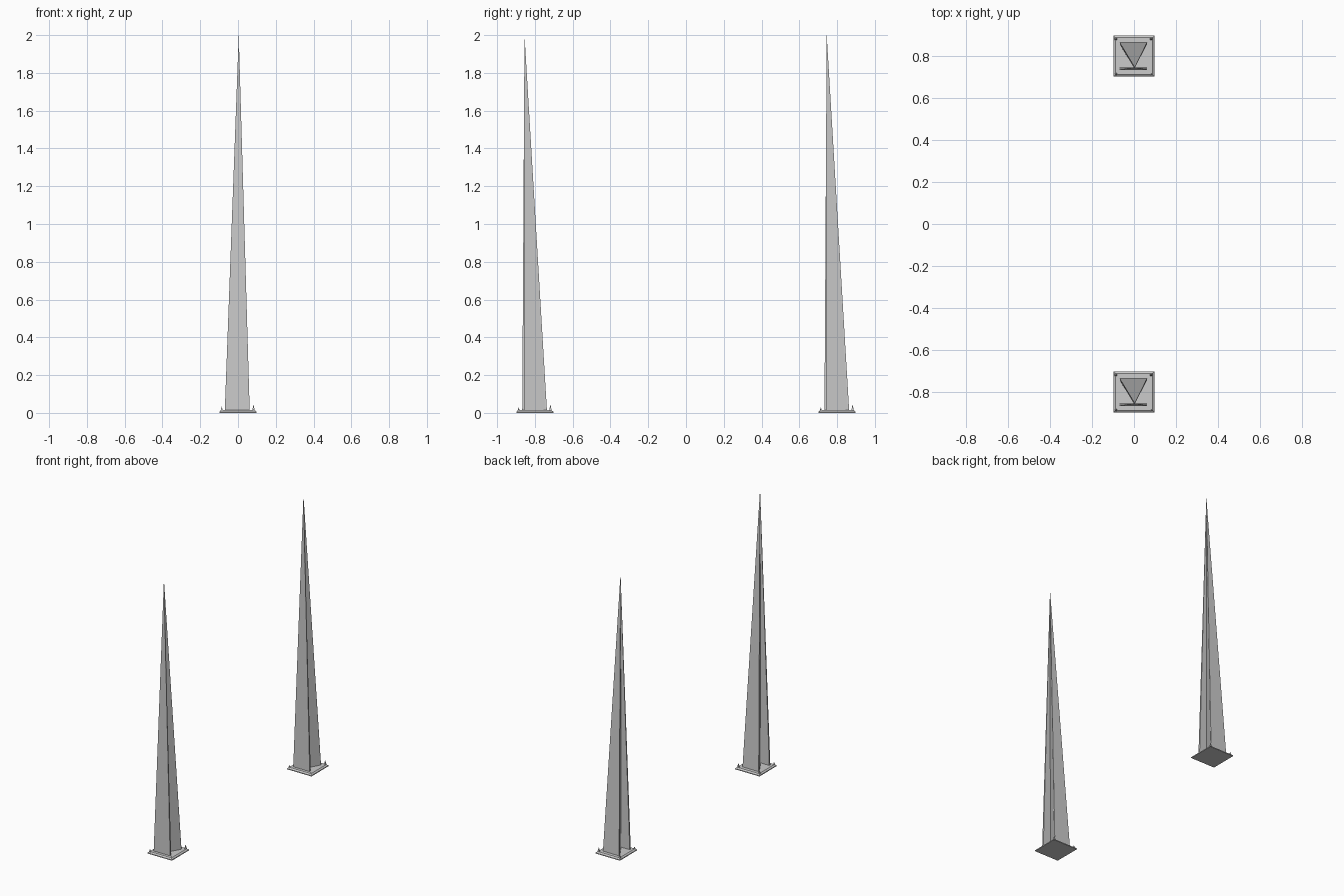
import bpy, bmesh

if "Cube" in bpy.data.objects:
    bpy.data.objects.remove(bpy.data.objects["Cube"])


def loft(name, sections):
    """Solid through matching rings; a one-point ring closes to an apex."""
    bm = bmesh.new()
    rings = [[bm.verts.new(p) for p in s] for s in sections]
    for a, b in zip(rings, rings[1:]):
        n = len(a)
        for i in range(n):
            j = (i + 1) % n
            if len(b) == 1:
                bm.faces.new((a[i], a[j], b[0]))
            else:
                bm.faces.new((a[i], a[j], b[j], b[i]))
    bm.faces.new(rings[0][::-1])
    if len(rings[-1]) > 1:
        bm.faces.new(rings[-1])
    bmesh.ops.recalc_face_normals(bm, faces=bm.faces)
    me = bpy.data.meshes.new(name)
    bm.to_mesh(me)
    bm.free()
    ob = bpy.data.objects.new(name, me)
    bpy.context.collection.objects.link(ob)
    return ob


def square(cy, r, z):
    return [(-r, cy - r, z), (r, cy - r, z), (r, cy + r, z), (-r, cy + r, z)]


for label, cy in (("front", -0.8), ("rear", 0.8)):
    apex = [(0.004, cy - 0.055, 2.0)]

    # thin square foot with a bevelled rim
    loft(label + "_base_plate", [square(cy, 0.098, 0.0),
                                 square(cy, 0.098, 0.006),
                                 square(cy, 0.088, 0.014)])

    # flat blade on the front of the spire
    z = 0.008
    loft(label + "_spire_blade", [[(-0.070, cy - 0.067, z), (0.062, cy - 0.067, z),
                                   (0.062, cy - 0.055, z), (-0.070, cy - 0.055, z)], apex])

    # triangular spire body, narrow edge against the blade
    loft(label + "_spire_body", [[(0.0, cy - 0.057, z), (0.062, cy + 0.056, z),
                                  (0.062, cy + 0.064, z), (-0.068, cy + 0.064, z),
                                  (-0.068, cy + 0.056, z)], apex])

    # small pegs in the corners of the foot
    for i, (x, y, h) in enumerate(((-0.086, 0.082, 0.034), (0.082, 0.082, 0.045),
                                   (-0.086, -0.086, 0.030), (0.084, -0.086, 0.022))):
        base = [(x + dx, cy + y + dy, 0.005)
                for dx, dy in ((-.008, -.008), (.008, -.008), (.008, .008), (-.008, .008))]
        loft(f"{label}_corner_peg_{i + 1}", [base, [(x, cy + y, h)]])
